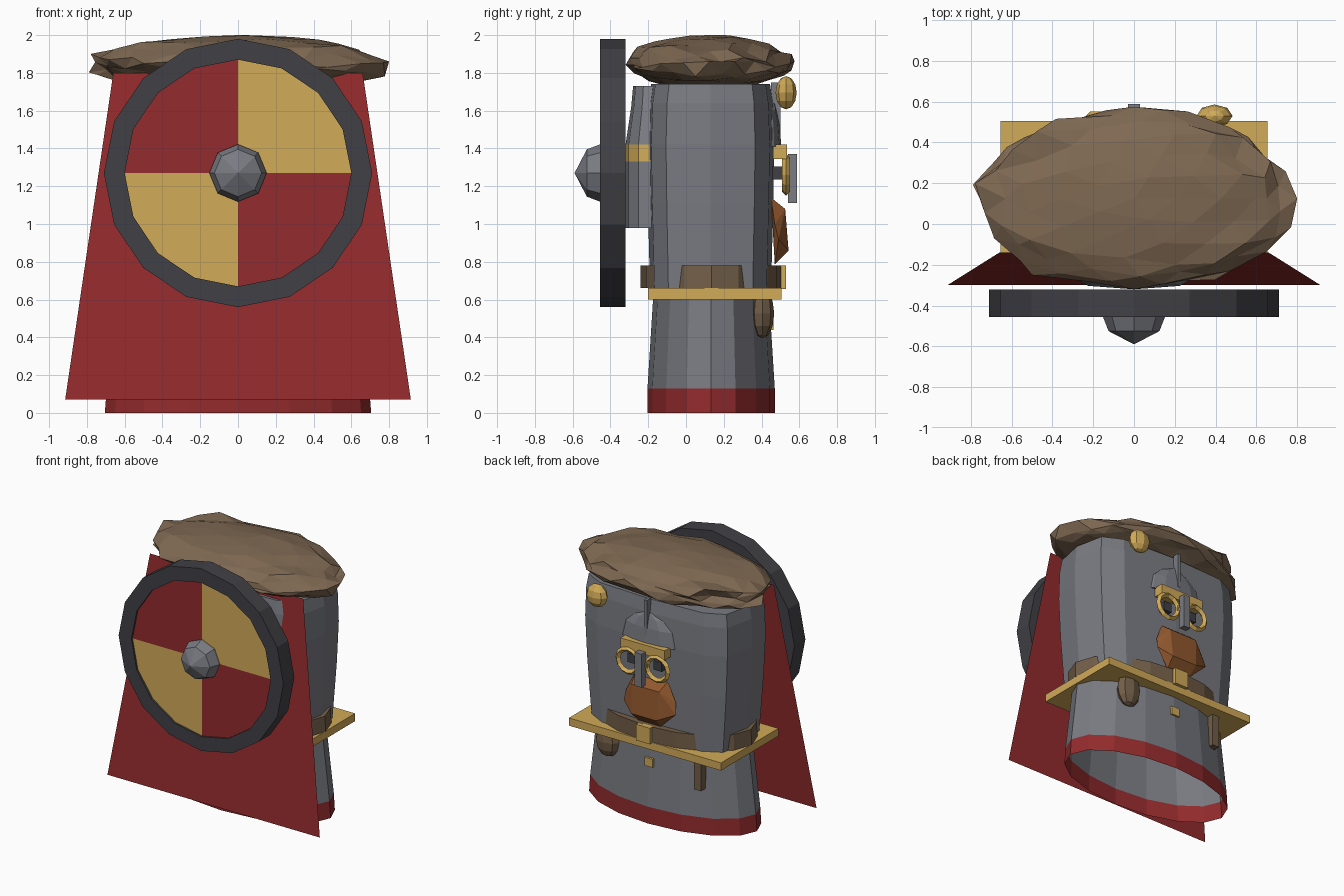
import bpy, bmesh, math, random
from mathutils import Matrix, Vector, noise

random.seed(4)
if "Cube" in bpy.data.objects:
    bpy.data.objects.remove(bpy.data.objects["Cube"])


def material(name, rgb):
    m = bpy.data.materials.new(name)
    m.use_nodes = True
    m.diffuse_color = (*rgb, 1)
    m.node_tree.nodes["Principled BSDF"].inputs["Base Color"].default_value = (*rgb, 1)
    return m


RED = material("red cloth", (0.295, 0.024, 0.026))
GOLD = material("gold", (0.64, 0.405, 0.098))
STEEL = material("steel grey", (0.195, 0.2, 0.225))
IRON = material("dark iron", (0.053, 0.053, 0.061))
FUR = material("brown fur", (0.21, 0.14, 0.085))
LEATHER = material("leather", (0.17, 0.113, 0.065))
BEARD = material("ginger beard", (0.29, 0.098, 0.028))


def finish(name, bm, *mats, normals=True):
    if normals:
        bmesh.ops.recalc_face_normals(bm, faces=bm.faces)
    me = bpy.data.meshes.new(name)
    bm.to_mesh(me)
    bm.free()
    for m in mats:
        me.materials.append(m)
    ob = bpy.data.objects.new(name, me)
    bpy.context.collection.objects.link(ob)
    return ob


def box(name, lo, hi, mat):
    bm = bmesh.new()
    bmesh.ops.create_cube(bm, size=1)
    lo, hi = Vector(lo), Vector(hi)
    for v in bm.verts:
        v.co = (lo + hi) / 2 + v.co * (hi - lo)
    return finish(name, bm, mat)


def blob(name, centre, radii, mat):
    bm = bmesh.new()
    bmesh.ops.create_uvsphere(bm, u_segments=8, v_segments=6, radius=1)
    for v in bm.verts:
        v.co = Vector(centre) + v.co * Vector(radii)
    return finish(name, bm, mat)


def loft(name, rings, mats, yc=0.13, sides=12, power=1.0, bottom=True, rule=None):
    """Stack of (z, half x, half y) superellipse rings."""
    bm = bmesh.new()
    loops = []
    for z, rx, ry in rings:
        loop = []
        for i in range(sides):
            a = math.tau * i / sides
            c, s = math.cos(a), math.sin(a)
            x = math.copysign(abs(c) ** power, c) * rx
            y = math.copysign(abs(s) ** power, s) * ry
            loop.append(bm.verts.new((x, yc + y, z)))
        loops.append(loop)
    for lo, hi in zip(loops, loops[1:]):
        for i in range(sides):
            j = (i + 1) % sides
            bm.faces.new((lo[i], lo[j], hi[j], hi[i]))
    bm.faces.new(loops[-1])
    if bottom:
        bm.faces.new(loops[0][::-1])
    if rule:
        for f in bm.faces:
            f.material_index = rule(f.calc_center_median())
    return finish(name, bm, *mats, normals=bottom)


def lathe_y(name, profile, sides, mat, z, closed=False):
    """Revolve (radius, y) points around the shield axis."""
    bm = bmesh.new()
    rows = [[bm.verts.new((r * math.sin(math.tau * i / sides), y,
                           z + r * math.cos(math.tau * i / sides)))
             for i in range(sides)] for r, y in profile]
    if closed:
        rows.append(rows[0])
    for a, b in zip(rows, rows[1:]):
        for i in range(sides):
            j = (i + 1) % sides
            bm.faces.new((a[i], a[j], b[j], b[i]))
    if not closed:
        bmesh.ops.remove_doubles(bm, verts=bm.verts, dist=0.0005)
    return finish(name, bm, mat)


# Tunic skirt: hollow oval with a red hem, under a squarer torso
loft("skirt", [(0, 0.705, 0.337), (0.13, 0.695, 0.337), (0.64, 0.635, 0.305)],
     (STEEL, RED), yc=0.133, sides=16, bottom=False, rule=lambda c: int(c.z < 0.13))
loft("torso", [(0.65, 0.61, 0.32), (1.1, 0.645, 0.332), (1.42, 0.66, 0.338),
               (1.64, 0.655, 0.33), (1.74, 0.64, 0.315)], (STEEL,), power=0.52)

# Belt, square plate and hanging gear
loft("belt", [(0.66, 0.66, 0.375), (0.78, 0.655, 0.375)], (LEATHER,), yc=0.135, sides=16)
box("waist_plate", (-0.655, -0.2, 0.6), (0.655, 0.505, 0.66), GOLD)
box("buckle", (-0.06, 0.49, 0.655), (0.06, 0.53, 0.78), GOLD)
box("lower_stud", (-0.035, 0.42, 0.44), (0.035, 0.462, 0.505), GOLD)
blob("pouch", (0.39, 0.405, 0.525), (0.1, 0.062, 0.13), LEATHER)
box("dagger_sheath", (-0.43, 0.37, 0.35), (-0.37, 0.43, 0.62), LEATHER)

# Cape: a single flared sheet
bm = bmesh.new()
bm.faces.new([bm.verts.new(p) for p in ((-0.915, -0.3, 0.07), (0.915, -0.3, 0.07),
                                        (0.66, -0.14, 1.8), (-0.66, -0.14, 1.8))])
finish("cape", bm, RED, normals=False)

# Guard between cape and shield
loft("rear_guard", [(0.98, 0.34, 0.2), (1.33, 0.34, 0.2), (1.42, 0.34, 0.2),
                    (1.62, 0.29, 0.17), (1.73, 0.25, 0.16)],
     (STEEL, GOLD), yc=-0.12, power=0.6,
     rule=lambda c: int(1.34 < c.z < 1.41))

# Shield: iron rim, quartered field and faceted boss
SZ = 1.27
lathe_y("shield_rim", [(0.71, -0.455), (0.71, -0.32), (0.6, -0.32), (0.6, -0.455)],
        16, IRON, SZ, closed=True)
bm = bmesh.new()
bmesh.ops.create_cone(bm, cap_ends=True, cap_tris=True, segments=16, radius1=0.605,
                      radius2=0.605, depth=0.07,
                      matrix=Matrix.Translation((0, -0.405, SZ))
                      @ Matrix.Rotation(math.pi / 2, 4, "X"))
for f in bm.faces:
    c = f.calc_center_median()
    f.material_index = int(c.x * (c.z - SZ) > 0)
finish("shield_field", bm, RED, GOLD)
lathe_y("shield_boss", [(0.152, -0.43), (0.152, -0.455), (0.125, -0.525), (0, -0.59)],
        8, STEEL, SZ)

# Fur cap: ragged flattened ball fitted to its extents
bm = bmesh.new()
bmesh.ops.create_icosphere(bm, subdivisions=3, radius=1)
for v in bm.verts:
    n = v.co.copy()
    edge = 1 - n.z ** 2
    k = 1 + edge * (0.14 * noise.noise(n * 3) + random.uniform(-0.06, 0.06))
    z = n.z + 0.12 * noise.noise(n * 3.5)
    x = math.copysign(abs(n.x) ** 0.95, n.x)
    v.co = (x * k, n.y * k, z - 0.12 * x * x + edge * random.uniform(-0.16, 0.16))
lo = Vector([min(v.co[i] for v in bm.verts) for i in range(3)])
hi = Vector([max(v.co[i] for v in bm.verts) for i in range(3)])
A, B = Vector((-0.79, -0.32, 1.71)), Vector((0.8, 0.575, 2.0))
for v in bm.verts:
    v.co = Vector([A[i] + (v.co[i] - lo[i]) / (hi[i] - lo[i]) * (B[i] - A[i])
                   for i in range(3)])
finish("fur_cap", bm, FUR)
blob("cap_bauble", (0.395, 0.53, 1.695), (0.088, 0.056, 0.088), GOLD)

# Face: brow, ridge, nose guard, spectacles and eyes
loft("helmet_brow", [(1.41, 0.25, 0.075), (1.53, 0.22, 0.065), (1.6, 0.14, 0.05),
                     (1.64, 0.04, 0.04)], (STEEL,), yc=0.43)
box("brow_ridge", (-0.012, 0.45, 1.48), (0.012, 0.5, 1.75), STEEL)
box("nose_guard", (-0.03, 0.54, 1.11), (0.03, 0.588, 1.37), STEEL)
box("spectacle_bar", (-0.19, 0.46, 1.345), (0.19, 0.535, 1.42), GOLD)
box("spectacle_bridge", (-0.05, 0.52, 1.25), (0.05, 0.545, 1.29), GOLD)
for side, x in (("left", 0.125), ("right", -0.125)):
    bpy.ops.mesh.primitive_torus_add(major_segments=12, minor_segments=4, major_radius=0.09,
                                     minor_radius=0.021, location=(x, 0.53, 1.26),
                                     rotation=(math.pi / 2, 0, 0))
    ring = bpy.context.object
    ring.name = side + "_spectacle_ring"
    ring.data.materials.append(GOLD)
    e = x * 0.9
    box(side + "_eye", (e - 0.035, 0.45, 1.235), (e + 0.035, 0.51, 1.305), IRON)

# Beard: faceted wedge, fuller on one side
bm = bmesh.new()
for s in (0.92, -1.22):
    for x, y, z in ((0.13, 0.45, 1.14), (0.11, 0.525, 1.08), (0.2, 0.47, 1.0),
                    (0.21, 0.49, 0.92), (0.1, 0.543, 0.86), (0.09, 0.47, 0.785)):
        bm.verts.new((s * x, y, z))
bmesh.ops.convex_hull(bm, input=bm.verts)
finish("beard", bm, BEARD)
